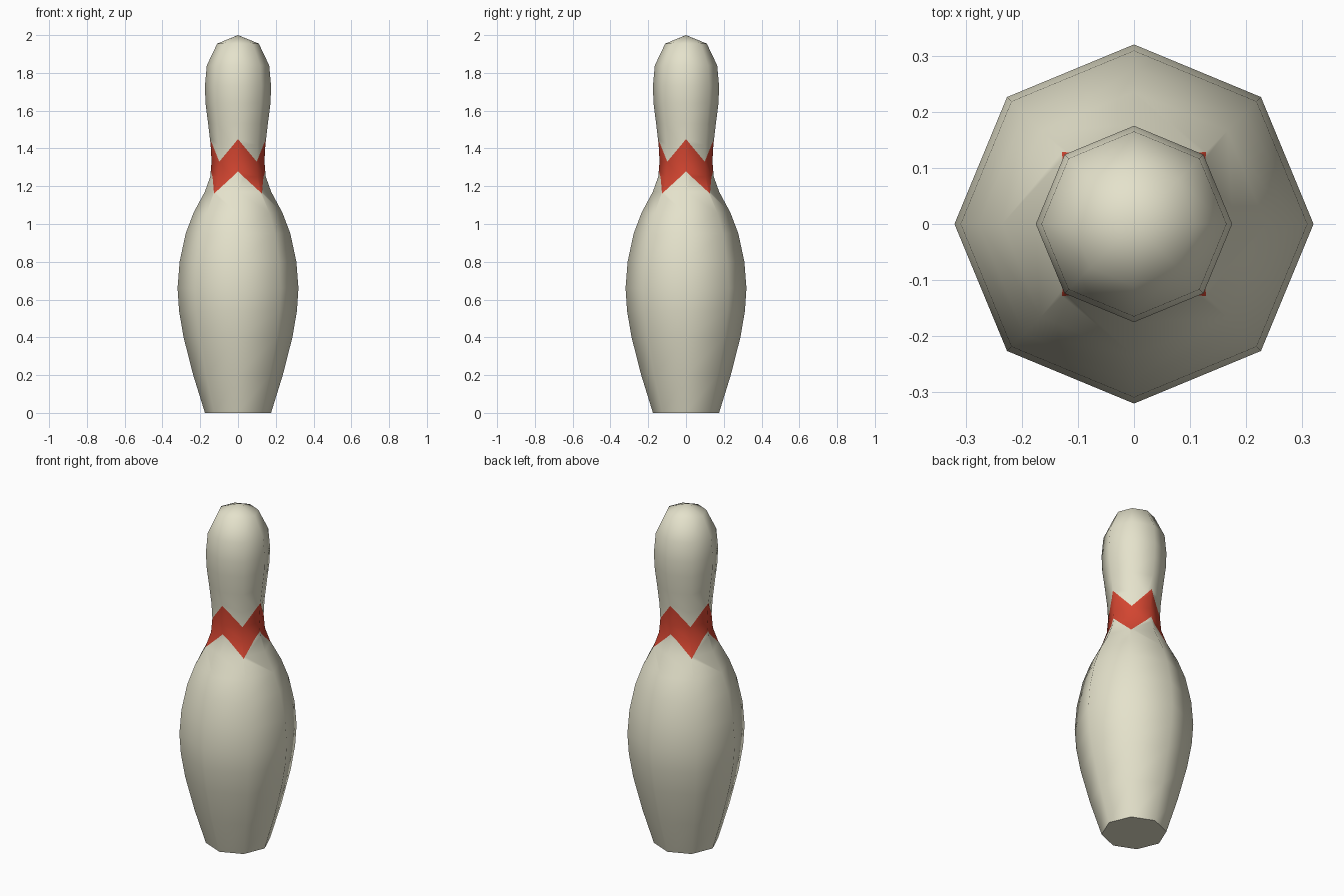
import bpy, bmesh, math
from mathutils import Vector

if "Cube" in bpy.data.objects:
    bpy.data.objects.remove(bpy.data.objects["Cube"])

SIDES = 8
# (radius, height) outline of the pin, base to head
PROFILE = [(0.175, 0.0), (0.237, 0.2), (0.288, 0.4), (0.312, 0.54), (0.32, 0.66),
           (0.309, 0.8), (0.277, 0.95), (0.235, 1.06), (0.176, 1.17), (0.147, 1.25),
           (0.14, 1.33), (0.145, 1.42), (0.158, 1.53), (0.172, 1.64), (0.175, 1.73),
           (0.165, 1.84), (0.11, 1.955)]
TOP = 2.0


def material(name, colour):
    m = bpy.data.materials.new(name)
    m.diffuse_color = (*colour, 1)
    m.use_nodes = True
    m.node_tree.nodes["Principled BSDF"].inputs["Base Color"].default_value = m.diffuse_color
    return m


def radius_at(z):
    for (r0, z0), (r1, z1) in zip(PROFILE, PROFILE[1:]):
        if z0 <= z <= z1:
            return r0 + (r1 - r0) * (z - z0) / (z1 - z0)


def point(r, column, z):
    a = 2 * math.pi * column / SIDES
    return Vector((r * math.cos(a), r * math.sin(a), z))


# Eight-sided turned body
bm = bmesh.new()
rings = [[bm.verts.new(point(r, i, z)) for i in range(SIDES)] for r, z in PROFILE]
for low, high in zip(rings, rings[1:]):
    for i in range(SIDES):
        j = (i + 1) % SIDES
        bm.faces.new((low[i], low[j], high[j], high[i]))
apex = bm.verts.new((0, 0, TOP))
for i in range(SIDES):
    bm.faces.new((rings[-1][i], rings[-1][(i + 1) % SIDES], apex))
bm.faces.new(rings[0][::-1])
bm.normal_update()


def sector_faces(s):
    out = []
    for f in bm.faces:
        c = f.calc_center_median()
        if f.normal.z < -0.9:
            continue
        a = math.atan2(c.y, c.x) % (2 * math.pi)
        if int(a / (2 * math.pi / SIDES)) == s:
            out.append(f)
    return out


def zigzag_plane(s, peak, valley):
    # slanted cut from a peak on an even column to a valley on an odd one
    za, zb = (peak, valley) if s % 2 == 0 else (valley, peak)
    a, b = point(radius_at(za), s, za), point(radius_at(zb), s + 1, zb)
    n = (b - a).cross(point(1, s + 0.5, 0)).normalized()
    return a, (n if n.z > 0 else -n)


# Red zigzag band cut into the neck
for s in range(SIDES):
    planes = [zigzag_plane(s, 1.28, 1.16), zigzag_plane(s, 1.45, 1.33)]
    for co, no in planes:
        faces = sector_faces(s)
        edges = {e for f in faces for e in f.edges}
        verts = {v for f in faces for v in f.verts}
        bmesh.ops.bisect_plane(bm, geom=faces + list(edges) + list(verts),
                               dist=1e-4, plane_co=co, plane_no=no)
    bm.normal_update()
    for f in sector_faces(s):
        c = f.calc_center_median()
        above_low = (c - planes[0][0]).dot(planes[0][1]) > 0
        below_high = (c - planes[1][0]).dot(planes[1][1]) < 0
        f.material_index = 1 if above_low and below_high else 0

mesh = bpy.data.meshes.new("pin_body")
bm.to_mesh(mesh)
bm.free()
mesh.materials.append(material("cream", (0.78, 0.76, 0.60)))
mesh.materials.append(material("red", (0.65, 0.06, 0.03)))
pin = bpy.data.objects.new("pin_body", mesh)
bpy.context.collection.objects.link(pin)

# Smooth sides, sharp base
bpy.context.view_layer.objects.active = pin
pin.select_set(True)
bpy.ops.object.shade_smooth_by_angle(angle=math.radians(60))
